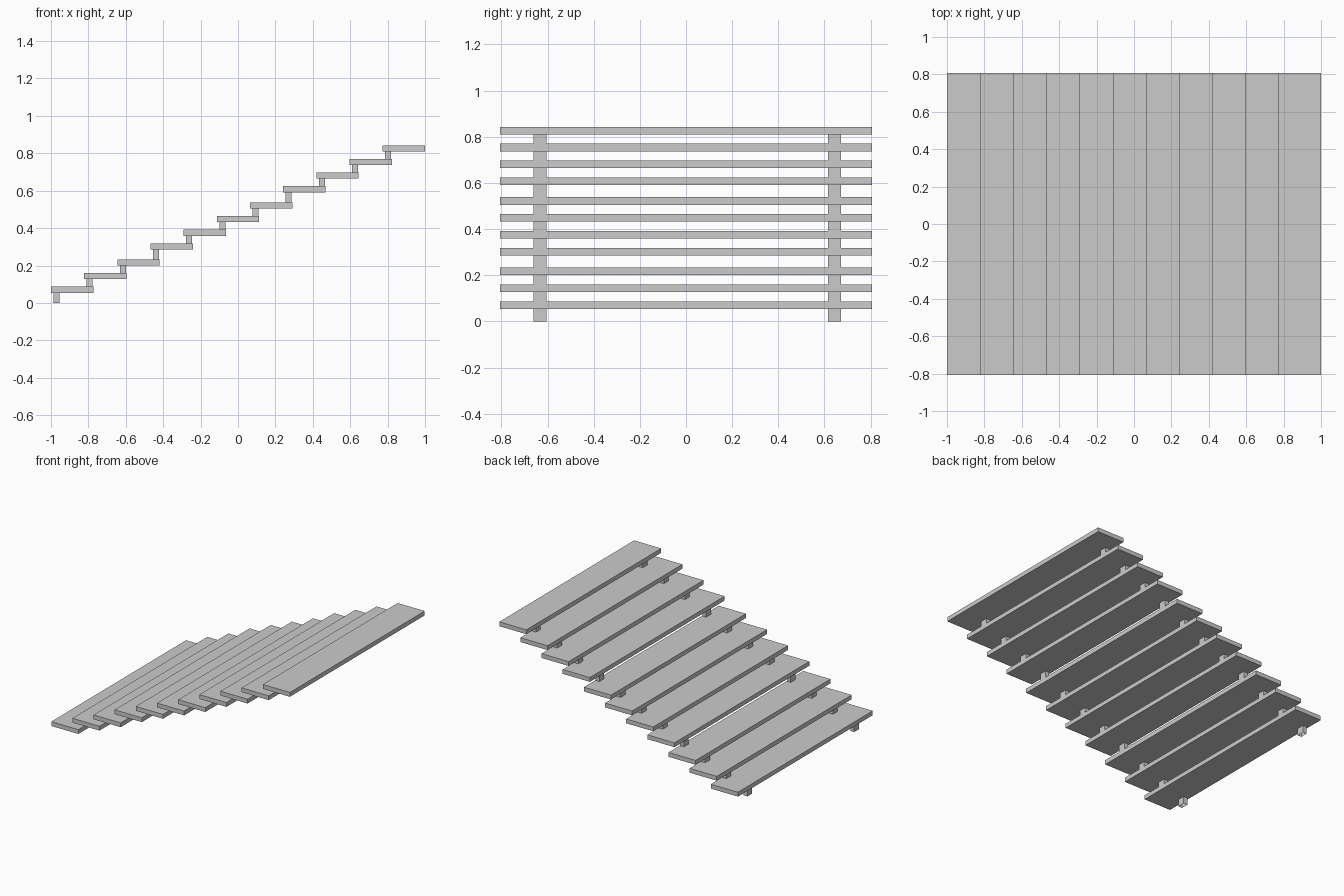
import bpy, bmesh

if "Cube" in bpy.data.objects:
    bpy.data.objects.remove(bpy.data.objects["Cube"])

TREAD_W, TREAD_T, HALF_LEN = 0.227, 0.033, 0.807
PITCH = 0.1773
STEPS = 11
RISE, BIG_RISE = 0.073, 0.086      # every fourth riser is slightly taller
POST_SPANS = {"near": (-0.661, -0.605), "far": (0.616, 0.672)}


def box(name, x, y, z, open_bottom=False):
    """Box from (min, max) pairs, optionally without its underside."""
    bm = bmesh.new()
    bmesh.ops.create_cube(bm, size=1)
    for v in bm.verts:
        v.co = [r[0] if c < 0 else r[1] for c, r in zip(v.co, (x, y, z))]
    bm.normal_update()
    if open_bottom:
        down = [f for f in bm.faces if f.normal.z < -0.5]
        bmesh.ops.delete(bm, geom=down, context='FACES_ONLY')
    me = bpy.data.meshes.new(name)
    bm.to_mesh(me)
    bm.free()
    ob = bpy.data.objects.new(name, me)
    bpy.context.collection.objects.link(ob)
    return ob


top = 0.087
below = 0.0
for i in range(STEPS):
    x0 = -1 + PITCH * i
    # tread plank
    box(f"tread_{i + 1}", (x0, x0 + TREAD_W), (-HALF_LEN, HALF_LEN), (top - TREAD_T, top))
    # pair of hollow posts carrying the back of the tread
    for side, span in POST_SPANS.items():
        box(f"post_{side}_{i + 1}", (x0 + 0.014, x0 + 0.046), span,
            (below, top - TREAD_T), open_bottom=True)
    below = top
    top += BIG_RISE if i in (2, 6) else RISE
